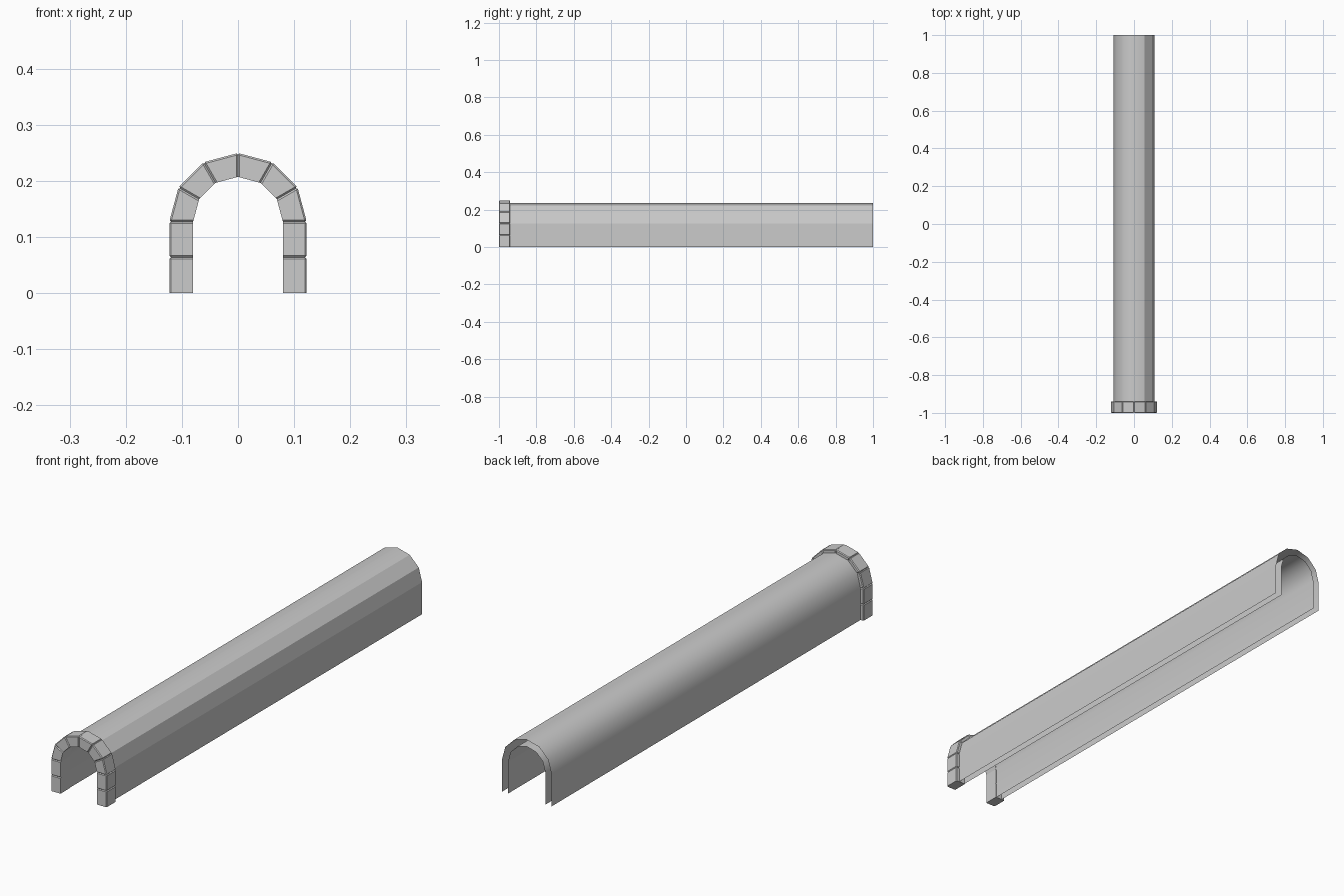
import bpy, bmesh, math

if "Cube" in bpy.data.objects:
    bpy.data.objects.remove(bpy.data.objects["Cube"])

SPRING = 0.127            # height where the straight walls meet the arch


def profile(r, leg_cuts=1):
    """Left foot, up the wall, over a six-sided half circle, down to the right foot."""
    left = [(-r, SPRING * i / leg_cuts) for i in range(leg_cuts)]
    arc = [(-r * math.cos(math.radians(a)), SPRING + r * math.sin(math.radians(a)))
           for a in range(0, 181, 30)]
    right = [(-x, z) for x, z in reversed(left)]
    return left + arc + right


def finish(name, bm):
    mesh = bpy.data.meshes.new(name)
    bm.to_mesh(mesh)
    bm.free()
    obj = bpy.data.objects.new(name, mesh)
    bpy.context.collection.objects.link(obj)
    return obj


def shell(name, r, flip):
    """Open sheet running the length of the tunnel."""
    bm = bmesh.new()
    rows = [[bm.verts.new((x, y, z)) for x, z in profile(r)] for y in (-0.945, 1.0)]
    for i in range(len(rows[0]) - 1):
        loop = [rows[0][i], rows[0][i + 1], rows[1][i + 1], rows[1][i]]
        f = bm.faces.new(loop[::-1] if flip else loop)
        # smooth over the left and crown, faceted on the right haunch
        f.smooth = f.calc_center_median().x < r * 0.4
    bm.normal_update()
    return finish(name, bm)


def stone(name, inner, outer):
    """Wedge block chamfered on every edge except the inner face."""
    bm = bmesh.new()
    ring = [inner[0], outer[0], outer[1], inner[1]]
    front = [bm.verts.new((x, -1.0, z)) for x, z in ring]
    back = [bm.verts.new((x, -0.94, z)) for x, z in ring]
    bm.faces.new(front)
    bm.faces.new(back[::-1])
    for i in range(4):
        j = (i + 1) % 4
        bm.faces.new([front[j], front[i], back[i], back[j]])
    bmesh.ops.recalc_face_normals(bm, faces=bm.faces)
    inside = {front[0], front[3], back[0], back[3]}
    edges = [e for e in bm.edges
             if not all(v in inside for v in e.verts)
             and not all(v.co.z < 0.001 for v in e.verts)]
    bmesh.ops.bevel(bm, geom=edges, offset=0.003, segments=1,
                    affect='EDGES', clamp_overlap=True)
    return finish(name, bm)


# Tunnel lining and outer skin
shell("tunnel_outer_skin", 0.109, False)
shell("tunnel_inner_lining", 0.082, True)

# Portal stones: two per leg, six around the arch
inner, outer = profile(0.080, 2), profile(0.1225, 2)
for i in range(len(inner) - 1):
    stone(f"portal_stone_{i + 1}", inner[i:i + 2], outer[i:i + 2])
